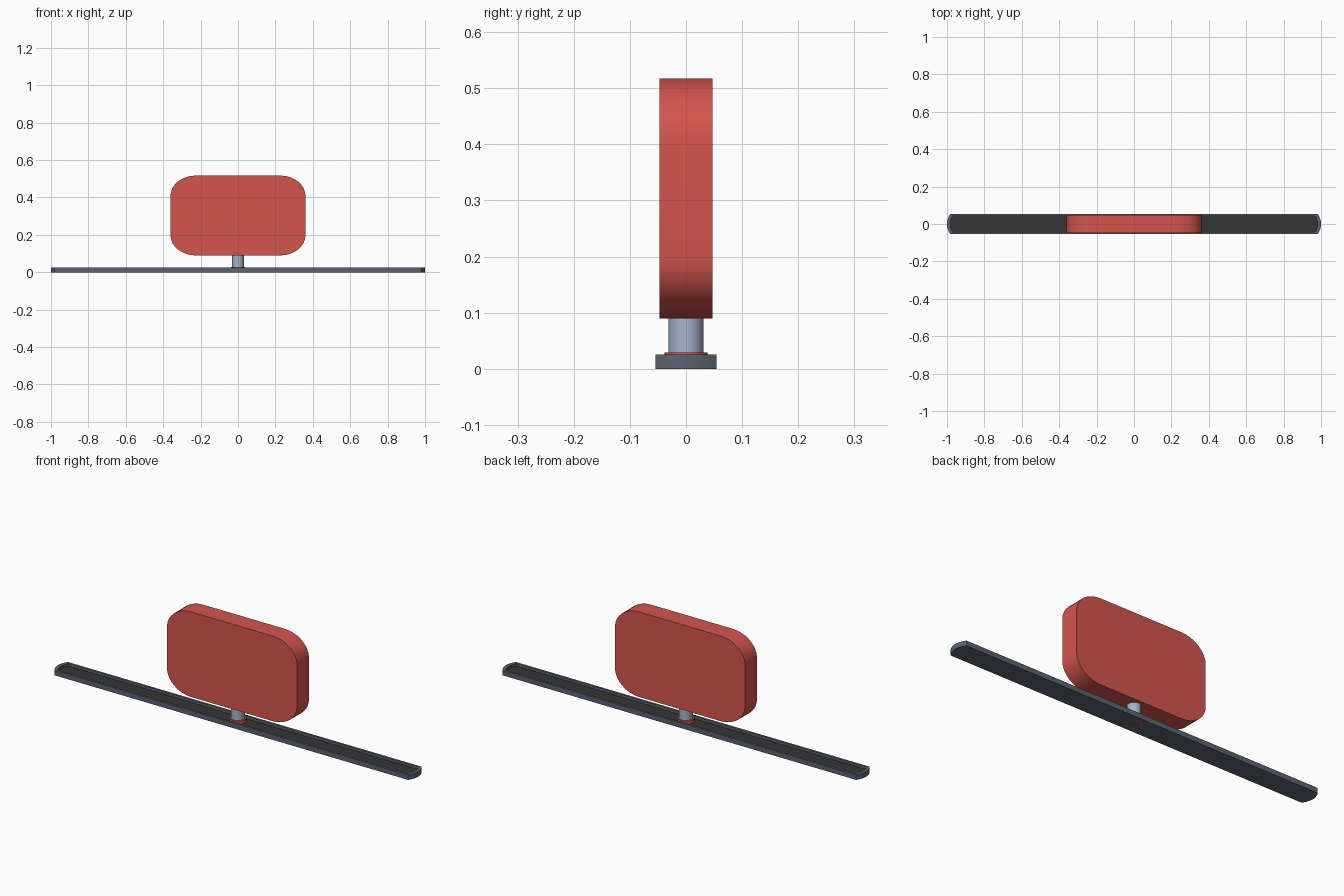
import bpy, bmesh, math

if "Cube" in bpy.data.objects:
    bpy.data.objects.remove(bpy.data.objects["Cube"])


def material(name, colour):
    m = bpy.data.materials.new(name)
    m.diffuse_color = (*colour, 1)
    m.use_nodes = True
    m.node_tree.nodes["Principled BSDF"].inputs["Base Color"].default_value = m.diffuse_color
    return m


RED = material("red", (0.66, 0.09, 0.075))
STEEL = material("pale blue steel", (0.38, 0.46, 0.60))
SLATE = material("dark slate", (0.105, 0.125, 0.16))
BLACK = material("near black", (0.036, 0.036, 0.036))


def finish(name, bm, mats, angle=40):
    bmesh.ops.recalc_face_normals(bm, faces=bm.faces)
    me = bpy.data.meshes.new(name)
    bm.to_mesh(me)
    bm.free()
    ob = bpy.data.objects.new(name, me)
    bpy.context.collection.objects.link(ob)
    for m in mats:
        me.materials.append(m)
    bpy.ops.object.select_all(action='DESELECT')
    ob.select_set(True)
    bpy.context.view_layer.objects.active = ob
    bpy.ops.object.shade_smooth_by_angle(angle=math.radians(angle))
    return ob


def bridge(bm, a, b, mat=0):
    n = len(a)
    for i in range(n):
        f = bm.faces.new((a[i], a[(i + 1) % n], b[(i + 1) % n], b[i]))
        f.material_index = mat


def rail_outline(half_len, half_w, bulge, n=12):
    """Long strip whose two ends bow outwards as shallow arcs."""
    right = []
    for i in range(n + 1):
        t = -1 + 2 * i / n
        right.append((half_len - bulge * t * t, half_w * t))
    return right + [(-x, -y) for x, y in right]


def rounded_rect(hw, hh, rx, rz, n=8):
    pts = []
    for q, (sx, sz) in enumerate([(1, 1), (-1, 1), (-1, -1), (1, -1)]):
        for i in range(n + 1):
            a = math.pi / 2 * (q + i / n)
            pts.append((sx * (hw - rx) + rx * math.cos(a),
                        sz * (hh - rz) + rz * math.sin(a)))
    return pts


# rail: shallow tray with bowed ends and a dark recessed floor
bm = bmesh.new()
outer = rail_outline(1.0, 0.054, 0.018)
inner = rail_outline(0.982, 0.043, 0.012)
loops = [[bm.verts.new((x, y, z)) for x, y in pts]
         for pts, z in ((outer, 0), (outer, 0.025), (inner, 0.025), (inner, 0.012))]
bm.faces.new(loops[0])
for lower, upper in zip(loops, loops[1:]):
    bridge(bm, lower, upper)
bm.faces.new(loops[3]).material_index = 1
finish("rail", bm, [SLATE, BLACK], 30)

# panel: thick plate with elliptical corners
bm = bmesh.new()
pts = rounded_rect(0.361, 0.2135, 0.135, 0.11)
front, back = [[bm.verts.new((x, y, z + 0.3035)) for x, z in pts]
               for y in (-0.0475, 0.0475)]
bm.faces.new(front)
bm.faces.new(back)
bridge(bm, front, back)
finish("panel", bm, [RED])


# turned parts: closed cross-sections swept round the z axis
def turned(name, section, mat, n=32):
    bm = bmesh.new()
    rings = [[bm.verts.new((r * math.cos(2 * math.pi * i / n),
                            r * math.sin(2 * math.pi * i / n), z))
              for i in range(n)] for r, z in section]
    for k in range(len(rings)):
        bridge(bm, rings[k], rings[(k + 1) % len(rings)])
    return finish(name, bm, [mat])


turned("collar", [(0.031, -0.0005), (0.038, -0.0005), (0.038, 0.029), (0.031, 0.029)], RED)

# post carrying the panel
bpy.ops.mesh.primitive_cylinder_add(vertices=32, radius=0.031, depth=0.086,
                                    location=(0, 0, 0.049))
post = bpy.context.object
post.name = "post"
post.data.materials.append(STEEL)
bpy.ops.object.shade_smooth_by_angle(angle=math.radians(40))
